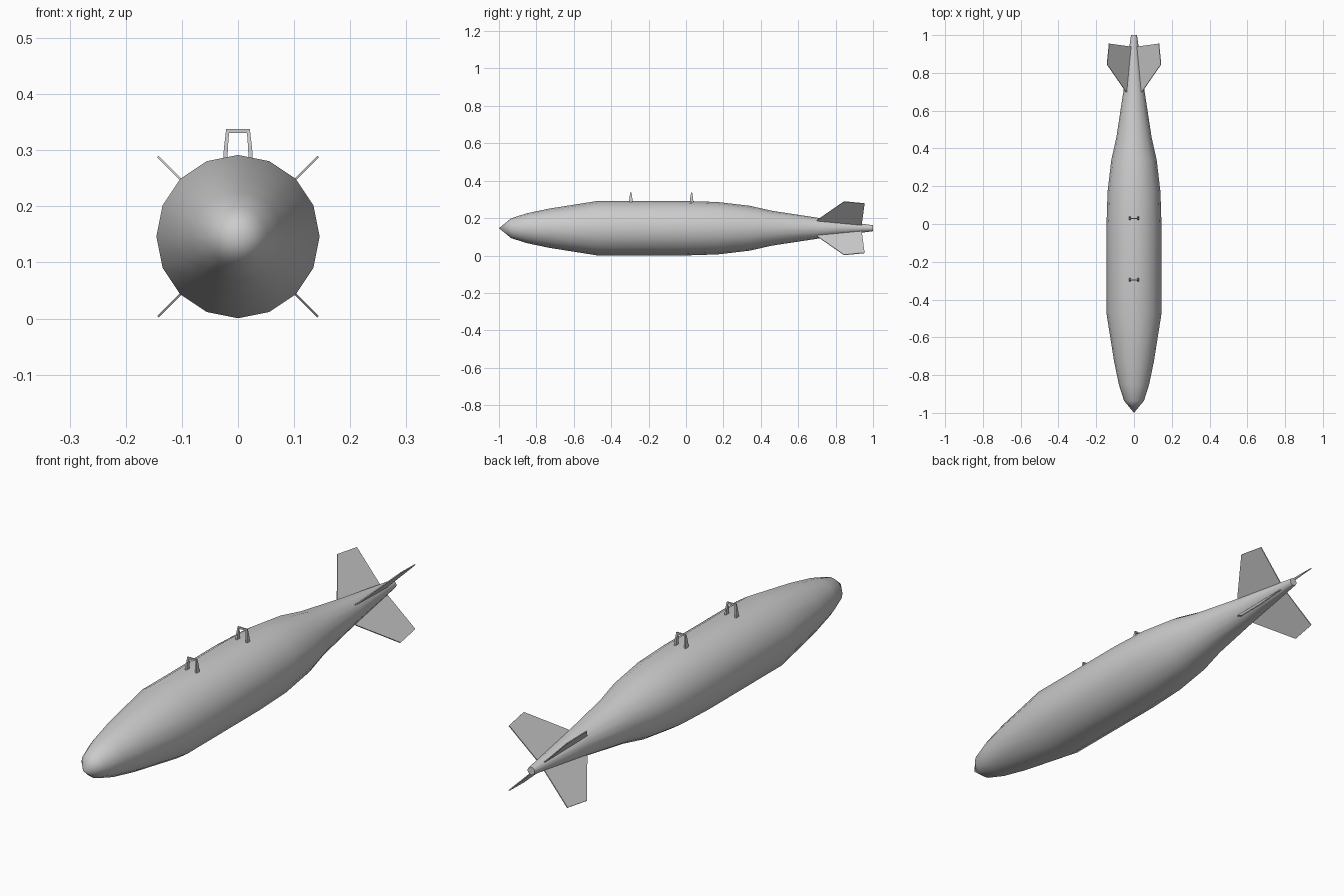
import bpy, bmesh, math
from mathutils import Matrix, Vector

cube = bpy.data.objects.get("Cube")
if cube:
    bpy.data.objects.remove(cube, do_unlink=True)

AXIS_Z = 0.146
SIDES = 16

grey = bpy.data.materials.new("plain_grey")
grey.use_nodes = True
colour = (0.6, 0.6, 0.6, 1)
grey.diffuse_color = colour
grey.node_tree.nodes["Principled BSDF"].inputs["Base Color"].default_value = colour


def finish(name, bm, smooth=False):
    bmesh.ops.recalc_face_normals(bm, faces=bm.faces)
    mesh = bpy.data.meshes.new(name)
    bm.to_mesh(mesh)
    bm.free()
    mesh.materials.append(grey)
    obj = bpy.data.objects.new(name, mesh)
    bpy.context.collection.objects.link(obj)
    if smooth:
        bpy.ops.object.select_all(action="DESELECT")
        obj.select_set(True)
        bpy.context.view_layer.objects.active = obj
        bpy.ops.object.shade_smooth_by_angle(angle=math.radians(50))
    return obj


def bridge(bm, a, b):
    n = len(a)
    for i in range(n):
        j = (i + 1) % n
        bm.faces.new((a[i], a[j], b[j], b[i]))


# Body: 16-sided lathe along y, pointed nose, flat tail end
profile = [(-0.935, 0.053), (-0.85, 0.08), (-0.73, 0.105), (-0.475, 0.1455),
           (0.0, 0.1455), (0.17, 0.14), (0.34, 0.12), (0.46, 0.093),
           (0.71, 0.055), (1.0, 0.016)]
bm = bmesh.new()
rings = []
for y, r in profile:
    angles = [math.tau * i / SIDES for i in range(SIDES)]
    rings.append([bm.verts.new((r * math.sin(a), y, AXIS_Z + r * math.cos(a)))
                  for a in angles])
for a, b in zip(rings, rings[1:]):
    bridge(bm, a, b)
nose = bm.verts.new((0, -1, AXIS_Z))
for i in range(SIDES):
    bm.faces.new((nose, rings[0][i], rings[0][(i + 1) % SIDES]))
bm.faces.new(rings[-1])
finish("bomb_body", bm, smooth=True)

# Tail fins: four thin plates set diagonally, outline as (radius, y)
outline = [(0.02, 0.70), (0.06, 0.70), (0.202, 0.845), (0.187, 0.955), (0.01, 0.938)]
half = 0.002
for k, name in enumerate(("upper_left", "lower_left", "lower_right", "upper_right")):
    bm = bmesh.new()
    turn = (Matrix.Translation((0, 0, AXIS_Z))
            @ Matrix.Rotation(math.pi / 4 + k * math.pi / 2, 4, "Y"))
    front, back = [[bm.verts.new(turn @ Vector((s, y, r))) for r, y in outline]
                   for s in (-half, half)]
    bridge(bm, front, back)
    bm.faces.new(front)
    bm.faces.new(back)
    finish("tail_fin_" + name, bm)


# Suspension lugs: one tapered strip bent into an arch
def lug(name, y):
    # outer x, inner x, outer z, inner z, half depth
    half_arch = [(0.027, 0.019, 0.275, 0.275, 0.010),
                 (0.025, 0.018, 0.305, 0.305, 0.008),
                 (0.021, 0.016, 0.338, 0.331, 0.003)]
    bm = bmesh.new()
    stations = [(1, s) for s in half_arch] + [(-1, s) for s in reversed(half_arch)]
    loops = []
    for side, (xo, xi, zo, zi, d) in stations:
        loops.append([bm.verts.new((side * x, y + dy, z)) for x, dy, z in
                      ((xo, -d, zo), (xo, d, zo), (xi, d, zi), (xi, -d, zi))])
    for a, b in zip(loops, loops[1:]):
        bridge(bm, a, b)
    bm.faces.new(loops[0])
    bm.faces.new(loops[-1])
    finish(name, bm)


lug("front_lug", -0.295)
lug("rear_lug", 0.03)
